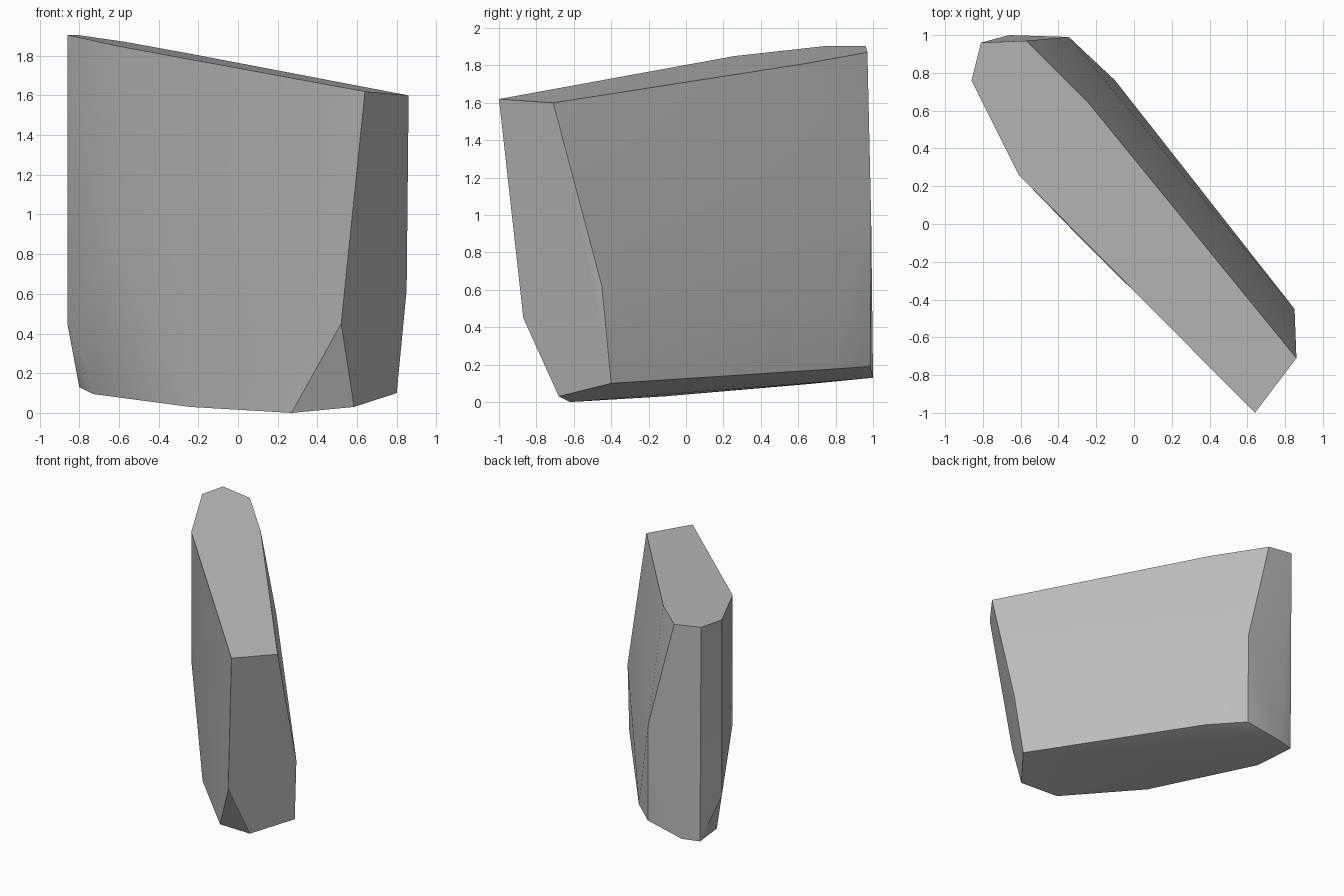
import bpy
import bmesh
from math import radians


def remove_default_cube():
    cube = bpy.data.objects.get("Cube")
    if cube:
        bpy.data.objects.remove(cube, do_unlink=True)


def make_material(name, colour):
    material = bpy.data.materials.new(name)
    material.use_nodes = True
    material.diffuse_color = colour
    shader = material.node_tree.nodes["Principled BSDF"]
    shader.inputs["Base Color"].default_value = colour
    return material


def make_chiselled_stone(name, outlines, material):
    """Wrap a convex stone around corner outlines and merge its flat facets."""
    bm = bmesh.new()
    for outline in outlines:
        for corner in outline:
            bm.verts.new(corner)
    hull = bmesh.ops.convex_hull(bm, input=bm.verts[:])
    loose = {v for v in hull["geom_interior"] if isinstance(v, bmesh.types.BMVert)}
    bmesh.ops.delete(bm, geom=list(loose), context="VERTS")
    bmesh.ops.dissolve_limit(bm, angle_limit=radians(2),
                             verts=bm.verts[:], edges=bm.edges[:])
    bmesh.ops.recalc_face_normals(bm, faces=bm.faces[:])

    mesh = bpy.data.meshes.new(name)
    bm.to_mesh(mesh)
    bm.free()
    mesh.materials.append(material)
    stone = bpy.data.objects.new(name, mesh)
    bpy.context.collection.objects.link(stone)
    return stone


remove_default_cube()
stone_grey = make_material("stone grey", (0.5, 0.5, 0.5, 1))

# Sloping top rim
top_rim = [
    (-.86, .76, 1.905), (-.61, .26, 1.85), (.64, -1, 1.62), (.86, -.71, 1.6),
    (-.24, .64, 1.81), (-.57, .97, 1.87), (-.81, .96, 1.905),
]
# Bulging corners around the middle
waist = [
    (-.86, .76, .45), (-.61, .26, .79), (.52, -.87, .45),
    (.85, -.45, .62), (-.345, .99, .98),
]
# Rear edge of the underside
rear_base = [
    (.8, -.4, .1), (-.1, .76, .175), (-.34, .985, .19), (-.66, 1, .13), (-.8, .96, .13),
]
# Front edge of the underside
front_base = [
    (-.73, .64, .095), (-.24, -.12, .03), (.27, -.62, 0), (.585, -.68, .03),
]

stone = make_chiselled_stone(
    "stone_slab", [top_rim, waist, rear_base, front_base], stone_grey)

# Soft shading across shallow facets, crisp chipped edges
bpy.ops.object.select_all(action="DESELECT")
stone.select_set(True)
bpy.context.view_layer.objects.active = stone
bpy.ops.object.shade_smooth_by_angle(angle=radians(30))
